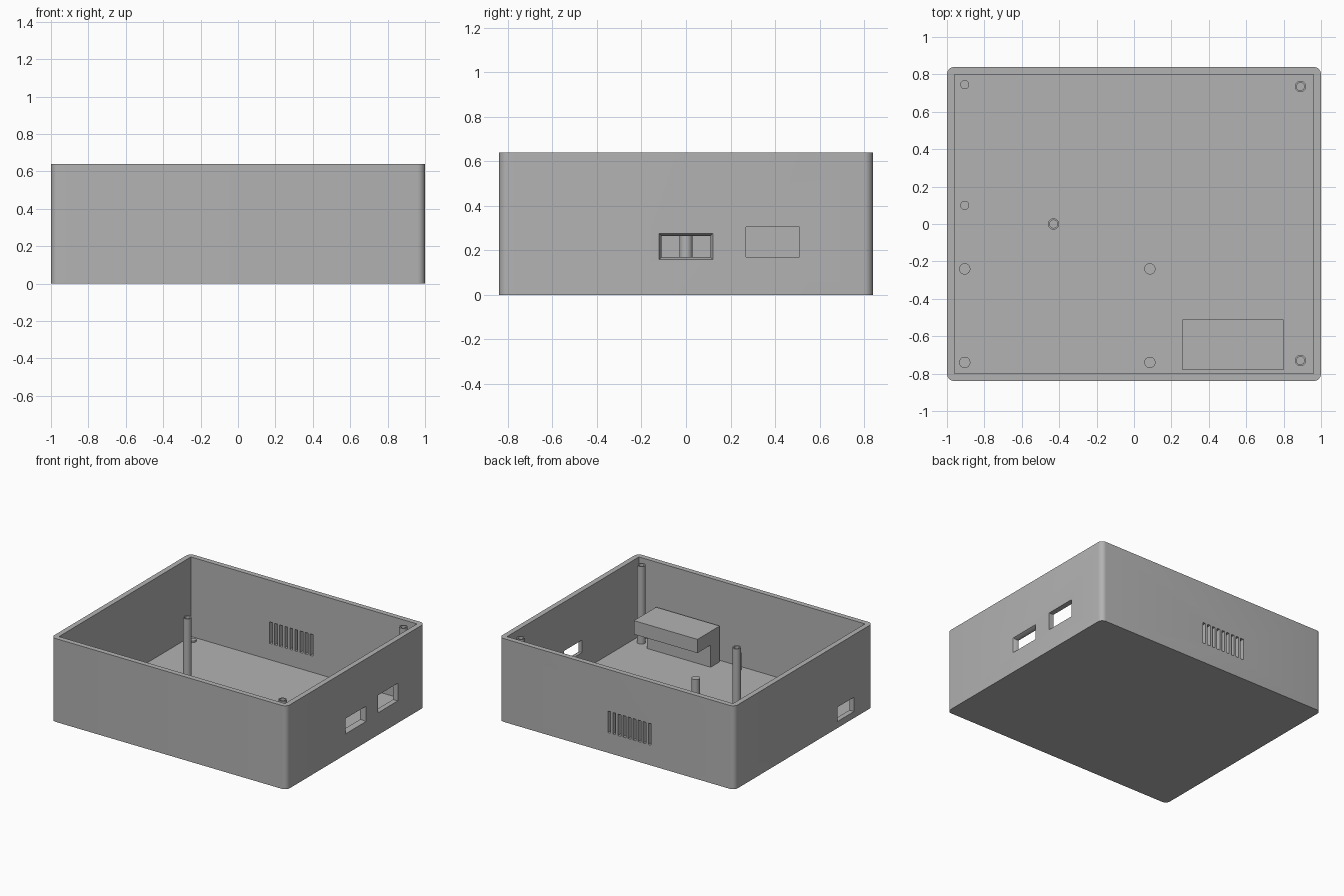
import bpy
import bmesh
import math

old = bpy.data.objects.get("Cube")
if old:
    bpy.data.objects.remove(old, do_unlink=True)

grey = bpy.data.materials.new("plain_grey")
grey.use_nodes = True
colour = (0.45, 0.45, 0.45, 1)
grey.diffuse_color = colour
grey.node_tree.nodes["Principled BSDF"].inputs["Base Color"].default_value = colour

WALL, FLOOR, TOP = 0.04, 0.03, 0.64


def finish(name, bm):
    bmesh.ops.recalc_face_normals(bm, faces=bm.faces)
    mesh = bpy.data.meshes.new(name)
    bm.to_mesh(mesh)
    bm.free()
    mesh.materials.append(grey)
    obj = bpy.data.objects.new(name, mesh)
    bpy.context.scene.collection.objects.link(obj)
    return obj


def box(name, x, y, z, round_corners=0, flare=1):
    """Box between (min, max) pairs; flare widens its +x end."""
    bm = bmesh.new()
    bmesh.ops.create_cube(bm, size=1)
    for v in bm.verts:
        grow = flare if v.co.x > 0 else 0
        side = [math.copysign(1, c) for c in v.co]
        v.co = [(lo + hi) / 2 + c * (hi - lo) for c, (lo, hi) in zip(v.co, (x, y, z))]
        if flare != 1:
            v.co.y += side[1] * grow
            v.co.z += side[2] * grow
    if round_corners:
        edges = [e for e in bm.edges if abs(e.verts[0].co.z - e.verts[1].co.z) > 0.1]
        bmesh.ops.bevel(bm, geom=edges, offset=round_corners, segments=6,
                        profile=0.5, affect='EDGES')
    return finish(name, bm)


def cylinder(name, x, y, z0, z1, radius):
    bm = bmesh.new()
    bmesh.ops.create_cone(bm, cap_ends=True, segments=32, radius1=radius,
                          radius2=radius, depth=z1 - z0)
    bmesh.ops.translate(bm, verts=bm.verts, vec=(x, y, (z0 + z1) / 2))
    return finish(name, bm)


def select(obj):
    bpy.ops.object.select_all(action='DESELECT')
    obj.select_set(True)
    bpy.context.view_layer.objects.active = obj


def cut(obj, cutter):
    cutter.hide_render = True
    mod = obj.modifiers.new("cut", 'BOOLEAN')
    mod.operation = 'DIFFERENCE'
    mod.solver = 'EXACT'
    mod.object = cutter
    select(obj)
    bpy.ops.object.modifier_apply(modifier=mod.name)
    bpy.data.objects.remove(cutter, do_unlink=True)


def smooth(obj):
    select(obj)
    bpy.ops.object.shade_smooth_by_angle(angle=math.radians(30))


# Open-topped case with rounded upright corners
case = box("case", (-1, 1), (-0.84, 0.84), (0, TOP), round_corners=0.04)
cut(case, box("cavity", (-1 + WALL, 1 - WALL), (-0.8, 0.8), (FLOOR, 1)))

# Connector openings in the side walls
cut(case, box("small_port", (0.9, 1.1), (-0.11, 0.11), (0.17, 0.265)))
cut(case, box("small_port_chamfer", (0.98, 1.001), (-0.11, 0.11), (0.17, 0.265), flare=0.012))
cut(case, box("large_port", (0.9, 1.1), (0.27, 0.51), (0.17, 0.305)))
cut(case, box("left_port", (-1.1, -0.9), (-0.61, -0.41), (0.05, 0.16)))

# Row of ventilation slots in the back wall
for i in range(9):
    x = -0.108 + (i - 4) * 0.043
    cut(case, box("vent", (x - 0.012, x + 0.012), (0.75, 0.9), (0.155, 0.32)))
smooth(case)

# Tall hollow screw posts
for i, (x, y) in enumerate([(0.89, 0.735), (0.89, -0.73), (-0.43, 0)]):
    post = cylinder(f"screw_post_{i + 1}", x, y, FLOOR / 2, 0.625, 0.03)
    cut(post, cylinder("screw_hole", x, y, 0.47, 0.7, 0.021))
    smooth(post)

# Circuit board standoffs
for x in (-0.905, 0.085):
    for y in (-0.74, -0.24):
        smooth(cylinder("board_standoff", x, y, FLOOR / 2, 0.16, 0.03))

# Low locating pins
for y in (0.1, 0.745):
    smooth(cylinder("locating_pin", -0.905, y, FLOOR / 2, 0.042, 0.024))

# Overhanging bracket: upright leg and thick shelf in one solid
bm = bmesh.new()
profile = [(-0.78, FLOOR / 2), (-0.67, FLOOR / 2), (-0.67, 0.2),
           (-0.51, 0.2), (-0.51, 0.305), (-0.78, 0.305)]
face = bm.faces.new([bm.verts.new((0.26, y, z)) for y, z in profile])
ext = bmesh.ops.extrude_face_region(bm, geom=[face])
bmesh.ops.translate(bm, vec=(0.54, 0, 0),
                    verts=[g for g in ext["geom"] if isinstance(g, bmesh.types.BMVert)])
if not face.is_valid or all(len(e.link_faces) == 2 for e in bm.edges):
    pass
else:
    bmesh.ops.holes_fill(bm, edges=bm.edges)
finish("bracket", bm)
